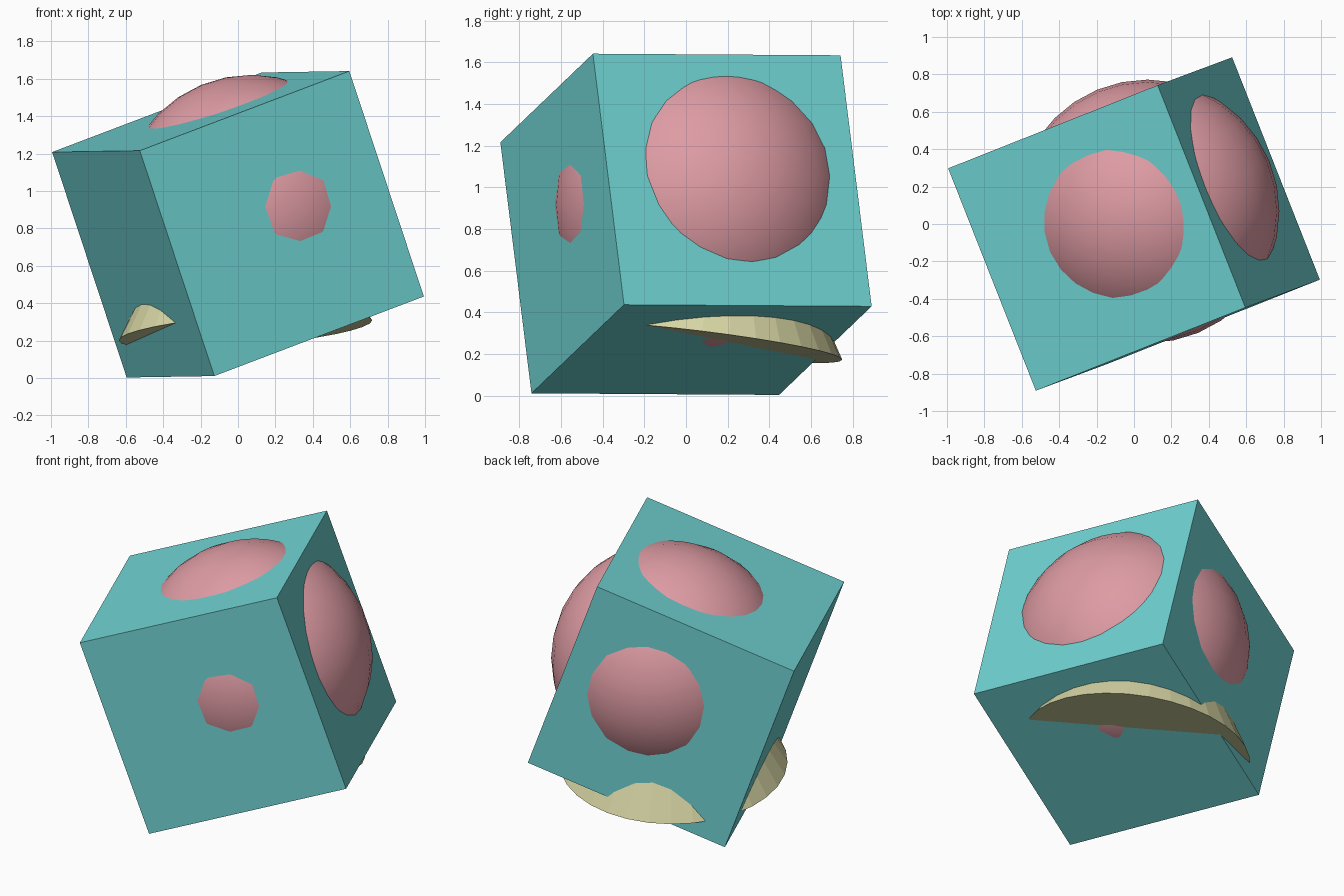
import bpy
from mathutils import Matrix, Vector

if "Cube" in bpy.data.objects:
    bpy.data.objects.remove(bpy.data.objects["Cube"])


def material(name, rgb):
    m = bpy.data.materials.new(name)
    m.diffuse_color = (*rgb, 1)
    m.use_nodes = True
    m.node_tree.nodes["Principled BSDF"].inputs["Base Color"].default_value = m.diffuse_color
    return m


def finish(name, mat):
    ob = bpy.context.object
    ob.name = name
    ob.data.materials.append(mat)
    return ob


teal = material("teal", (0.16, 0.64, 0.64))
pink = material("pink", (0.73, 0.33, 0.37))
cream = material("pale yellow", (0.69, 0.68, 0.38))

# Tilted cube, oriented by two of its edge directions
u = Vector((0.877, 0.348, 0.333)).normalized()
v = Vector((-0.372, 0.928, -0.008))
v = (v - u * v.dot(u)).normalized()
w = u.cross(v)
bpy.ops.mesh.primitive_cube_add(size=1.278)
cube = finish("tilted_cube", teal)
turn = Matrix((u, v, w)).transposed().to_4x4()
cube.matrix_world = Matrix.Translation((0, 0, 0.822)) @ turn

# Smooth ball bulging through the cube faces
bpy.ops.mesh.primitive_uv_sphere_add(segments=32, ring_count=16, radius=0.704,
                                     location=(0.073, 0.068, 0.917))
finish("ball", pink)
bpy.ops.object.shade_smooth()

# Faceted cone whose wide base breaks through the lower faces
axis = Vector((-0.0805, 0.1233, 1)).normalized()
height = 1.15
bpy.ops.mesh.primitive_cone_add(vertices=32, radius1=0.68, depth=height)
cone = finish("cone", cream)
cone.rotation_mode = 'QUATERNION'
cone.rotation_quaternion = Vector((0, 0, 1)).rotation_difference(axis)
cone.location = Vector((0.04, 0.075, 0.255)) + axis * height / 2
